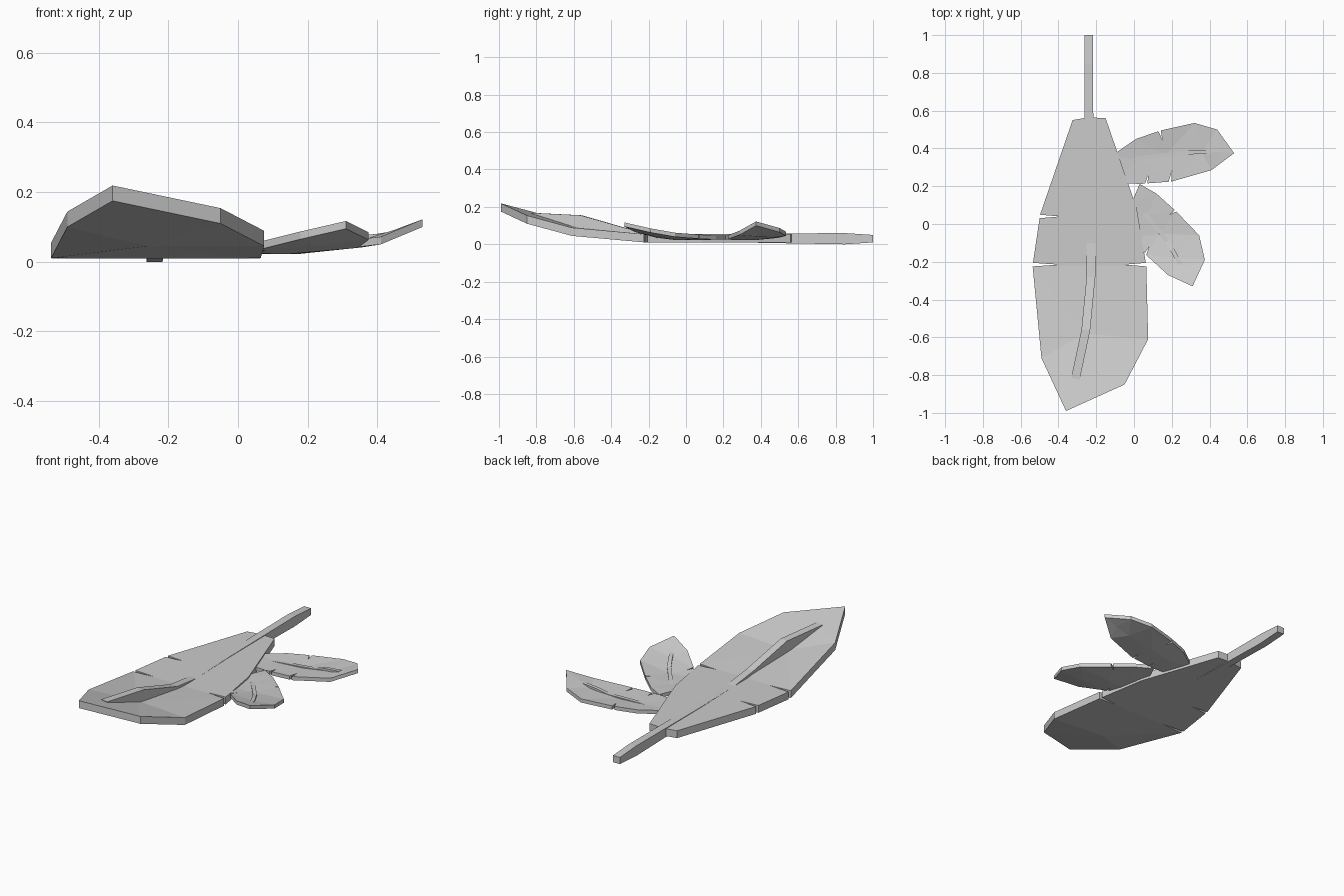
import bpy, bmesh
from mathutils import Vector

cube = bpy.data.objects.get("Cube")
if cube:
    bpy.data.objects.remove(cube, do_unlink=True)

grey = bpy.data.materials.new("light grey")
grey.use_nodes = True
grey.diffuse_color = (0.6, 0.6, 0.6, 1)
grey.node_tree.nodes["Principled BSDF"].inputs["Base Color"].default_value = (0.6, 0.6, 0.6, 1)


def add_object(name, bm):
    bmesh.ops.remove_doubles(bm, verts=bm.verts, dist=0.0005)
    bmesh.ops.recalc_face_normals(bm, faces=bm.faces)
    mesh = bpy.data.meshes.new(name)
    bm.to_mesh(mesh)
    bm.free()
    mesh.materials.append(grey)
    obj = bpy.data.objects.new(name, mesh)
    bpy.context.collection.objects.link(obj)
    return obj


def prism(bm, points, low, high):
    """Upright prism over a flat outline."""
    rings = [[bm.verts.new((x, y, z)) for x, y in points] for z in (low, high)]
    for ring in rings:
        bm.faces.new(ring)
    for i in range(len(points)):
        j = (i + 1) % len(points)
        bm.faces.new((rings[0][i], rings[0][j], rings[1][j], rings[1][i]))


def leaf(name, rows, thickness, notches, gap):
    """Blade lofted through rows of left, middle and right points, with slits in the rim."""
    bm = bmesh.new()
    grid = [[bm.verts.new(p) for p in row] for row in rows]
    for a, b in zip(grid, grid[1:]):
        for i in (0, 1):
            bm.faces.new((a[i], a[i + 1], b[i + 1], b[i]))
    bmesh.ops.remove_doubles(bm, verts=bm.verts, dist=0.0005)
    bmesh.ops.triangulate(bm, faces=bm.faces)
    top = bmesh.ops.extrude_face_region(bm, geom=list(bm.faces), use_keep_orig=True)["geom"]
    bmesh.ops.translate(bm, vec=(0, 0, thickness),
                        verts=[v for v in top if isinstance(v, bmesh.types.BMVert)])
    blade = add_object(name, bm)

    # Wedge-shaped slits
    bm = bmesh.new()
    for mouth, end in notches:
        mouth, end = Vector(mouth), Vector(end)
        out = (mouth - end).normalized()
        side = Vector((-out.y, out.x)) * gap
        mouth = mouth + out * 0.02
        prism(bm, [end, mouth + side, mouth - side], -0.1, 0.3)
    cutter = add_object(name + "_slits", bm)
    cutter.hide_render = True
    mod = blade.modifiers.new("slits", 'BOOLEAN')
    mod.operation = 'DIFFERENCE'
    mod.solver = 'EXACT'
    mod.object = cutter
    bpy.context.view_layer.objects.active = blade
    bpy.ops.object.modifier_apply(modifier=mod.name)
    bpy.data.objects.remove(cutter, do_unlink=True)
    return blade


def rod(name, path, half):
    """Square rod through sections of x, y, bottom and top."""
    bm = bmesh.new()
    rings = []
    for i, (x, y, low, high) in enumerate(path):
        a, b = path[max(i - 1, 0)], path[min(i + 1, len(path) - 1)]
        run = Vector((b[0] - a[0], b[1] - a[1])).normalized() * half
        sx, sy = -run.y, run.x
        rings.append([bm.verts.new(p) for p in (
            (x + sx, y + sy, low), (x - sx, y - sy, low),
            (x - sx, y - sy, high), (x + sx, y + sy, high))])
    for a, b in zip(rings, rings[1:]):
        for i in range(4):
            j = (i + 1) % 4
            bm.faces.new((a[i], a[j], b[j], b[i]))
    bm.faces.new(rings[0])
    bm.faces.new(rings[-1])
    return add_object(name, bm)


# Large leaf
tip = (-.36, -.99, .175)
leaf("large_leaf", [
    [(-.325, .55, .01), (-.24, .565, .01), (-.15, .56, .01)],
    [(-.497, .05, .01), (-.24, .06, .01), (.015, .08, .01)],
    [(-.537, -.22, .01), (-.235, -.22, .01), (.065, -.22, .01)],
    [(-.49, -.71, .1), (-.26, -.58, .045), (.075, -.61, .045)],
    [tip, (-.31, -.8, .115), (-.05, -.85, .11)],
    [tip, tip, tip]], .044,
    [((-.536, -.215), (-.4, -.215)), ((-.5, .04), (-.39, .04)),
     ((.064, -.215), (-.05, -.215))], .011)

# Stem that runs through the large leaf and rises as its midrib
rod("stem", [(-.24, 1, .01, .05), (-.24, .85, 0, .06), (-.237, .23, .011, .056),
             (-.228, -.1, .02, .054), (-.228, -.28, .03, .075),
             (-.255, -.56, .07, .155), (-.31, -.82, .13, .168)], .023)

# Small rear leaf
tip = (.53, .375, .1)
leaf("rear_leaf", [
    [(-.12, .36, .025), (-.12, .3, .025), (-.1, .22, .025)],
    [(.01, .45, .03), (.03, .34, .022), (.03, .212, .025)],
    [(.14, .495, .035), (.17, .365, .022), (.2, .225, .027)],
    [(.32, .535, .045), (.36, .38, .042), (.41, .285, .05)],
    [(.44, .5, .065), (.45, .38, .07), tip],
    [tip, tip, tip]], .022,
    [((.135, .495), (.15, .445)), ((.065, .213), (.075, .26)),
     ((.19, .223), (.2, .28))], .009)
rod("rear_leaf_rib", [(-.05, .34, .03, .043), (.25, .373, .035, .055),
                      (.32, .381, .045, .073), (.41, .38, .06, .081)], .011)

# Small front leaf
tip = (.31, -.33, .095)
leaf("front_leaf", [
    [(.03, .212, .025), (-.01, .12, .025), (-.03, .02, .025)],
    [(.12, .16, .025), (.07, .05, .022), (.02, -.07, .025)],
    [(.22, .07, .03), (.14, -.05, .022), (.06, -.16, .035)],
    [(.345, -.06, .04), (.22, -.18, .045), (.18, -.27, .065)],
    [(.375, -.19, .063), (.265, -.24, .065), tip],
    [tip, tip, tip]], .022,
    [((.22, .07), (.19, .05)), ((.06, -.16), (.08, -.12))], .008)
rod("front_leaf_rib", [(.03, .09, .03, .042), (.175, -.09, .035, .056),
                       (.21, -.15, .045, .072), (.245, -.215, .06, .08)], .011)
